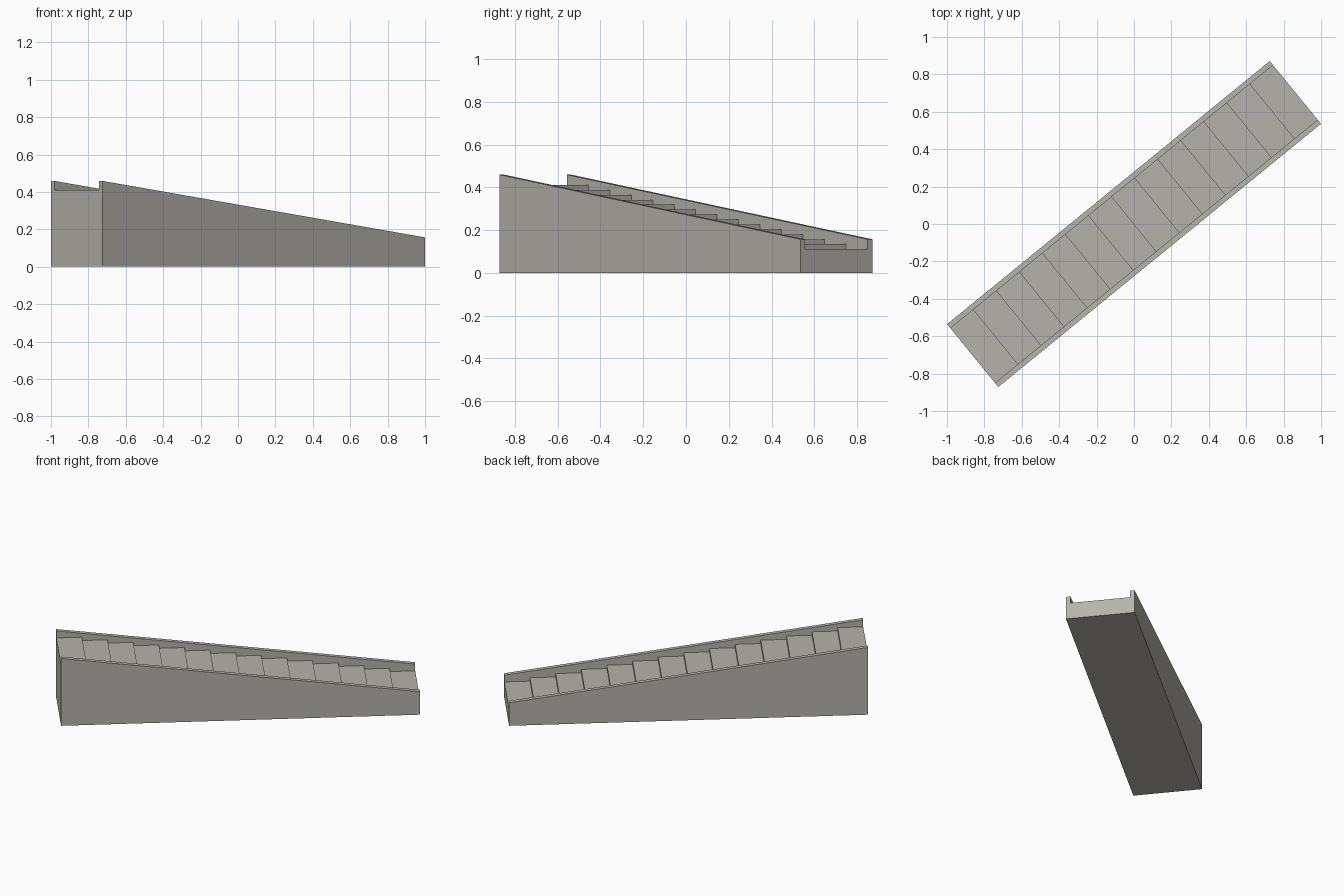
import bpy, bmesh, math

if "Cube" in bpy.data.objects:
    bpy.data.objects.remove(bpy.data.objects["Cube"])

ANGLE = math.radians(39.2)
L, W, T = 2.226, 0.433, 0.028        # length, width, side wall thickness
STEPS = 14
WALL_HIGH, WALL_LOW = 0.459, 0.157
TREAD_HIGH, TREAD_LOW = 0.411, 0.111

stone = bpy.data.materials.new("stone")
stone.diffuse_color = (0.46, 0.45, 0.415, 1)
stone.use_nodes = True
stone.node_tree.nodes["Principled BSDF"].inputs["Base Color"].default_value = stone.diffuse_color


def extrude_profile(name, pts, width):
    """Extrude a (length, height) profile symmetrically across the width."""
    bm = bmesh.new()
    face = bm.faces.new([bm.verts.new((u, -width / 2, z)) for u, z in pts])
    ext = bmesh.ops.extrude_face_region(bm, geom=[face])
    moved = [v for v in ext["geom"] if isinstance(v, bmesh.types.BMVert)]
    bmesh.ops.translate(bm, verts=moved, vec=(0, width, 0))
    bmesh.ops.recalc_face_normals(bm, faces=bm.faces)
    me = bpy.data.meshes.new(name)
    bm.to_mesh(me)
    bm.free()
    me.materials.append(stone)
    ob = bpy.data.objects.new(name, me)
    ob.rotation_euler[2] = ANGLE
    bpy.context.collection.objects.link(ob)
    return ob


# Solid block with sloping top: forms base and both side walls
h = L / 2
stairs = extrude_profile("staircase", [(-h, 0), (h, 0), (h, WALL_LOW), (-h, WALL_HIGH)], W)

# Stepped channel removed between the walls
run, rise = L / STEPS, (TREAD_HIGH - TREAD_LOW) / (STEPS - 1)
profile = [(-h - 0.1, 0.8)]
for i in range(STEPS):
    z = TREAD_HIGH - i * rise
    start = -h - 0.1 if i == 0 else -h + i * run
    end = h + 0.1 if i == STEPS - 1 else -h + (i + 1) * run
    profile += [(start, z), (end, z)]
profile.append((h + 0.1, 0.8))
cutter = extrude_profile("step_cutter", profile, W - 2 * T)
cutter.hide_render = True

mod = stairs.modifiers.new("steps", 'BOOLEAN')
mod.operation = 'DIFFERENCE'
mod.solver = 'EXACT'
mod.object = cutter
bpy.context.view_layer.objects.active = stairs
bpy.ops.object.modifier_apply(modifier=mod.name)
bpy.data.objects.remove(cutter)
